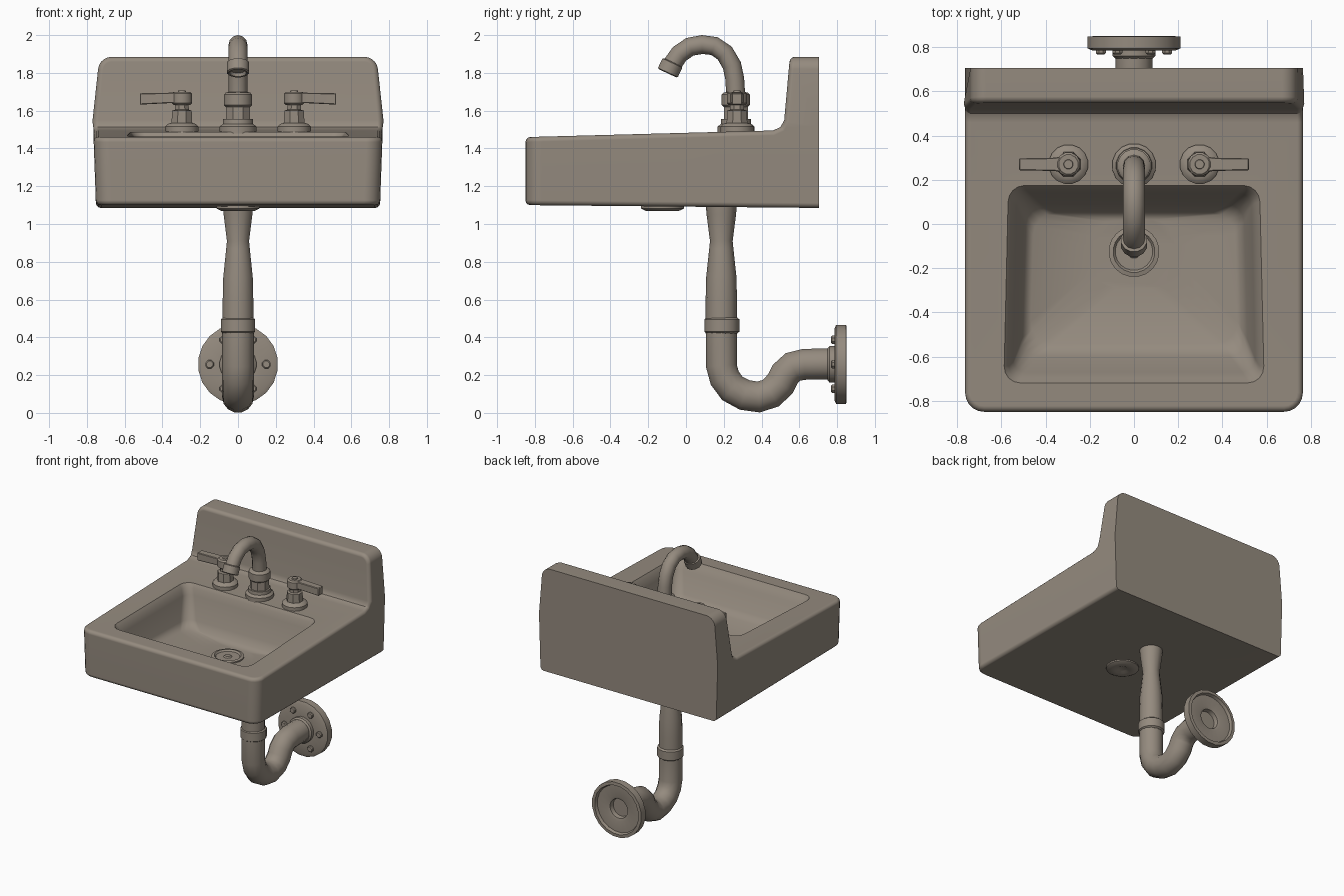
import bpy, bmesh, math
from mathutils import Matrix, Vector

if "Cube" in bpy.data.objects:
    bpy.data.objects.remove(bpy.data.objects["Cube"])

mat = bpy.data.materials.new("taupe_enamel")
mat.diffuse_color = (0.30, 0.258, 0.212, 1)
mat.use_nodes = True
mat.node_tree.nodes["Principled BSDF"].inputs["Base Color"].default_value = mat.diffuse_color


def finish(bm, name, angle=35):
    """Turn a bmesh into a named, coloured, smooth-shaded object."""
    bmesh.ops.recalc_face_normals(bm, faces=bm.faces[:])
    me = bpy.data.meshes.new(name)
    bm.to_mesh(me)
    bm.free()
    ob = bpy.data.objects.new(name, me)
    bpy.context.collection.objects.link(ob)
    me.materials.append(mat)
    smooth(ob, angle)
    return ob


def smooth(ob, angle):
    bpy.ops.object.select_all(action='DESELECT')
    ob.select_set(True)
    bpy.context.view_layer.objects.active = ob
    bpy.ops.object.shade_smooth_by_angle(angle=math.radians(angle))


def loft(bm, rings):
    """Skin a list of point rings and cap both ends."""
    vs = [[bm.verts.new(p) for p in r] for r in rings]
    n = len(vs[0])
    for a, b in zip(vs, vs[1:]):
        for i in range(n):
            j = (i + 1) % n
            bm.faces.new((a[i], a[j], b[j], b[i]))
    bm.faces.new(vs[0])
    bm.faces.new(vs[-1])


def circle(r, h, n):
    return [(r * math.cos(2 * math.pi * (i + .5) / n), r * math.sin(2 * math.pi * (i + .5) / n), h)
            for i in range(n)]


def lathe(name, prof, loc, n=16, rot=None, angle=35):
    """Turned part from (radius, height) pairs."""
    bm = bmesh.new()
    loft(bm, [circle(r, h, n) for r, h in prof])
    m = Matrix.Translation(loc)
    bm.transform(m @ rot if rot else m)
    return finish(bm, name, angle)


def tube(name, path, r, n=12):
    """Round pipe along (y, z) points in the x = 0 plane."""
    bm = bmesh.new()
    pts = [Vector((0, y, z)) for y, z in path]
    rings = []
    for i, p in enumerate(pts):
        t = (pts[min(i + 1, len(pts) - 1)] - pts[max(i - 1, 0)]).normalized()
        side = Vector((1, 0, 0))
        up = t.cross(side)
        rings.append([p + r * (math.cos(a) * side + math.sin(a) * up)
                      for a in (2 * math.pi * k / n for k in range(n))])
    loft(bm, rings)
    return finish(bm, name, 40)


# Basin body: side profile across x, tapered, with rounded edges
prof = [(-.85, 1.10), (-.85, 1.46), (.46, 1.495), (.50, 1.513), (.52, 1.55),
        (.55, 1.885), (.705, 1.885), (.705, 1.085)]
bm = bmesh.new()
loft(bm, [[(x, y, z) for y, z in prof] for x in (-.765, .765)])
bmesh.ops.bisect_plane(bm, geom=bm.verts[:] + bm.edges[:] + bm.faces[:],
                       plane_co=(0, 0, 1.52), plane_no=(0, 0, 1))
for v in bm.verts:
    if v.co.z > 1.8:
        v.co.x *= .735 / .765
    elif v.co.z < 1.2:
        v.co.x *= .752 / .765
bmesh.ops.recalc_face_normals(bm, faces=bm.faces[:])


def bevel(test, offset, seg):
    es = [e for e in bm.edges if test(*[v.co for v in e.verts], e)]
    bmesh.ops.bevel(bm, geom=es, offset=offset, segments=seg, profile=.5,
                    affect='EDGES', clamp_overlap=True)


bevel(lambda a, b, e: a.y < -.84 and b.y < -.84 and abs(a.z - b.z) > .2, .085, 5)
bevel(lambda a, b, e: min(a.z, b.z) > 1.88 and abs(a.y - b.y) > .1, .065, 5)
bevel(lambda a, b, e: e.calc_face_angle(0) > math.radians(50) and min(a.y, b.y) < .70, .026, 3)
body = finish(bm, "basin_body")


# Bowl hollow: rounded rectangles that follow the sloping deck
def bowl_ring(w, y0, y1, r, z, slope):
    pts = []
    for k, (sx, sy) in enumerate(((1, 1), (-1, 1), (-1, -1), (1, -1))):
        for s in range(5):
            a = math.pi / 2 * (k + s / 4)
            y = (y1 - r if sy > 0 else y0 + r) + r * math.sin(a)
            x = (sx * (w - r) + r * math.cos(a)) * (1 - .035 * (y - y0) / (y1 - y0))
            pts.append((x, y, z + slope * y))
    return pts


bm = bmesh.new()
loft(bm, [bowl_ring(*a) for a in (
    (.605, -.735, .19, .09, 1.505, .027),
    (.585, -.715, .17, .07, 1.477, .027),
    (.568, -.70, .155, .06, 1.455, .027),
    (.550, -.67, .14, .06, 1.41, .02),
    (.515, -.60, .09, .08, 1.25, -.01),
    (.47, -.54, .05, .10, 1.20, -.03),
    (.20, -.29, .02, .12, 1.165, 0))])
cutter = finish(bm, "bowl_cutter")
cutter.hide_render = True
mod = body.modifiers.new("bowl", 'BOOLEAN')
mod.operation, mod.solver, mod.object = 'DIFFERENCE', 'EXACT', cutter
bpy.context.view_layer.objects.active = body
bpy.ops.object.modifier_apply(modifier="bowl")
bpy.data.objects.remove(cutter)
smooth(body, 35)
wn = body.modifiers.new("flat_normals", 'WEIGHTED_NORMAL')
wn.keep_sharp = True

# Drain: flanged strainer in the bowl, showing under the basin
lathe("drain", [(.03, 1.08), (.05, 1.07), (.09, 1.07), (.115, 1.082), (.115, 1.10), (.09, 1.10),
                (.09, 1.15), (.115, 1.165), (.115, 1.175), (.095, 1.18), (.085, 1.168),
                (.03, 1.168), (.022, 1.178)], (0, -.125, 0), 20)

# Faucet: stepped base, curved spout and nozzle
lathe("spout_base", [(.10, 1.48), (.10, 1.515), (.082, 1.53), (.08, 1.555)], (0, .265, 0))
lathe("spout_hex", [(.07, 1.54), (.067, 1.64)], (0, .265, 0), 8)
lathe("spout_collar", [(.066, 1.62), (.076, 1.63), (.076, 1.685), (.066, 1.695), (.045, 1.70)],
      (0, .263, 0))
tube("spout", [(.265, 1.65), (.258, 1.77), (.243, 1.84), (.205, 1.905), (.15, 1.942), (.085, 1.95),
               (.02, 1.938), (-.035, 1.90), (-.07, 1.85), (-.082, 1.825)], .05)
lathe("nozzle", [(.05, -.035), (.06, -.03), (.06, .025), (.052, .03), (.045, .028), (.04, .01)],
      (0, -.085, 1.825), 12, Matrix.Rotation(math.radians(155), 4, 'X'))

# Lever handles on both sides
for side, s in (("left", -1), ("right", 1)):
    lathe(side + "_handle_base", [(.09, 1.48), (.09, 1.515), (.075, 1.53), (.055, 1.535)],
          (s * .297, .27, 0))
    lathe(side + "_handle_hex", [(.06, 1.525), (.056, 1.60), (.04, 1.605), (.038, 1.64)],
          (s * .297, .27, 0), 8)
    lathe(side + "_handle_hub", [(.045, 1.63), (.055, 1.64), (.055, 1.69), (.045, 1.70),
                                 (.022, 1.70), (.02, 1.707)], (s * .297, .27, 0), 12)
    bm = bmesh.new()
    loft(bm, [[(s * x, .27 + a * w, z) for a, z in ((-1, z0), (1, z0), (1, z1), (-1, z1))]
              for x, w, z0, z1 in ((.29, .042, 1.64, 1.695), (.36, .03, 1.64, 1.695),
                                   (.52, .027, 1.632, 1.692))])
    bmesh.ops.bevel(bm, geom=bm.edges[:], offset=.004, segments=1, affect='EDGES')
    finish(bm, side + "_lever")

# Tailpiece and nut
lathe("tailpiece", [(.082, 1.10), (.078, 1.05), (.06, .91), (.064, .87), (.08, .72),
                    (.083, .60), (.083, .42)], (0, .187, 0), 14)
lathe("trap_nut", [(.08, .42), (.093, .43), (.093, .495), (.08, .505)], (0, .19, 0), 14)

# Trap bend to the wall
tube("trap_pipe", [(.187, .45), (.187, .25), (.205, .185), (.245, .13), (.31, .095), (.385, .084),
                   (.45, .105), (.50, .155), (.525, .205), (.565, .243), (.625, .257),
                   (.78, .26)], .084, 14)

# Wall flange with recessed back, open pipe end and screws
turn = Matrix.Rotation(-math.pi / 2, 4, 'X')
lathe("wall_flange", [(.086, .75), (.098, .76), (.098, .785), (.19, .785), (.212, .795), (.212, .848),
                      (.188, .85), (.18, .828), (.095, .828), (.075, .822), (.07, .79)],
      (0, 0, .257), 20, turn)
for i in range(6):
    a = math.pi / 3 * i
    lathe(f"flange_screw_{i + 1}", [(.018, .768), (.024, .774), (.024, .79)],
          (.15 * math.cos(a), 0, .257 + .15 * math.sin(a)), 8, turn)
